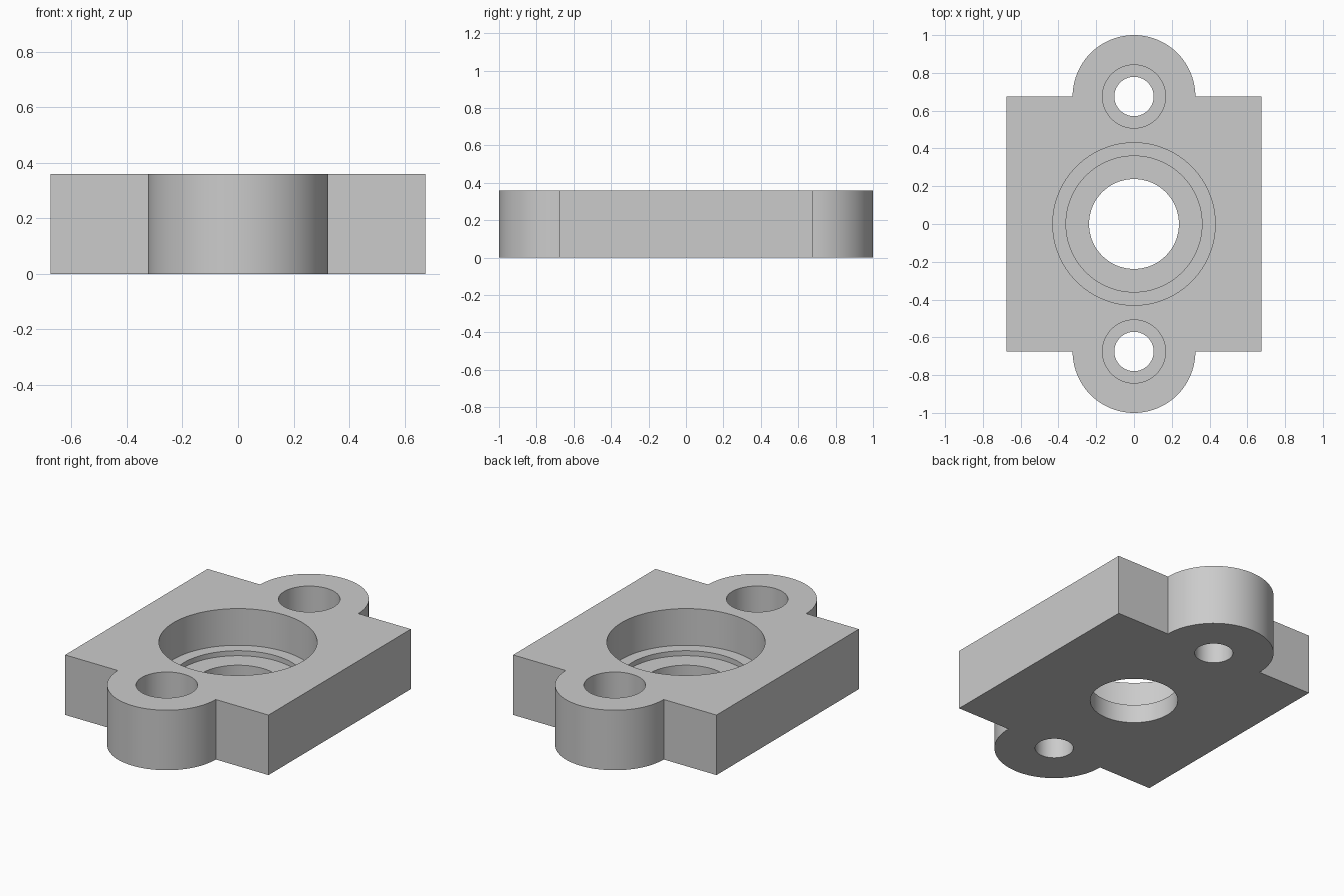
import bpy, bmesh
from math import sin, cos, pi

cube = bpy.data.objects.get("Cube")
if cube:
    bpy.data.objects.remove(cube, do_unlink=True)

HEIGHT = 0.36
HALF = 0.675          # half side of the square body, also the ear centre
EAR = 0.325
SEGS = 96

grey = bpy.data.materials.new("plain grey")
grey.use_nodes = True
grey.diffuse_color = (0.6, 0.6, 0.6, 1)
grey.node_tree.nodes["Principled BSDF"].inputs["Base Color"].default_value = (0.6, 0.6, 0.6, 1)


def make_object(name, bm):
    bmesh.ops.recalc_face_normals(bm, faces=bm.faces)
    mesh = bpy.data.meshes.new(name)
    bm.to_mesh(mesh)
    bm.free()
    mesh.materials.append(grey)
    obj = bpy.data.objects.new(name, mesh)
    bpy.context.collection.objects.link(obj)
    return obj


def stepped_cutter(name, y, profile):
    """Closed turned solid from (radius, height) steps."""
    bm = bmesh.new()
    rings = [[bm.verts.new((r * cos(2 * pi * i / SEGS), y + r * sin(2 * pi * i / SEGS), z))
              for i in range(SEGS)] for r, z in profile]
    for low, high in zip(rings, rings[1:]):
        for i in range(SEGS):
            j = (i + 1) % SEGS
            bm.faces.new((low[i], low[j], high[j], high[i]))
    bm.faces.new(rings[0])
    bm.faces.new(rings[-1])
    obj = make_object(name, bm)
    obj.hide_render = True
    return obj


# Square body with a round ear at the back and front, drawn as half an outline
half = [(HALF, -HALF), (HALF, HALF)]
half += [(EAR * cos(pi * i / 48), HALF + EAR * sin(pi * i / 48)) for i in range(49)]
outline = half + [(-x, -y) for x, y in half]
bm = bmesh.new()
base = bm.faces.new([bm.verts.new((x, y, 0)) for x, y in outline])
top = bmesh.ops.extrude_face_region(bm, geom=[base])["geom"]
bmesh.ops.translate(bm, vec=(0, 0, HEIGHT),
                    verts=[v for v in top if isinstance(v, bmesh.types.BMVert)])
# keep a single bottom cap
if not any(all(v.co.z < 0.01 for v in f.verts) for f in bm.faces):
    bm.faces.new([v for v in bm.verts if v.co.z < 0.01])
plate = make_object("mounting_plate", bm)

# Stepped bearing bore and two counterbored screw holes
cutters = [stepped_cutter("bore_cutter", 0, [
    (0.238, -0.1), (0.238, 0.11), (0.36, 0.11), (0.36, 0.14), (0.43, 0.14), (0.43, 0.5)])]
for side, y in (("back", HALF), ("front", -HALF)):
    cutters.append(stepped_cutter(side + "_screw_cutter", y, [
        (0.104, -0.1), (0.104, 0.14), (0.167, 0.14), (0.167, 0.5)]))

bpy.ops.object.select_all(action="DESELECT")
bpy.context.view_layer.objects.active = plate
plate.select_set(True)
for cutter in cutters:
    mod = plate.modifiers.new(cutter.name, "BOOLEAN")
    mod.operation = "DIFFERENCE"
    mod.solver = "EXACT"
    mod.object = cutter
    bpy.ops.object.modifier_apply(modifier=mod.name)
    bpy.data.objects.remove(cutter, do_unlink=True)

bpy.ops.object.shade_smooth_by_angle(angle=pi / 6)
